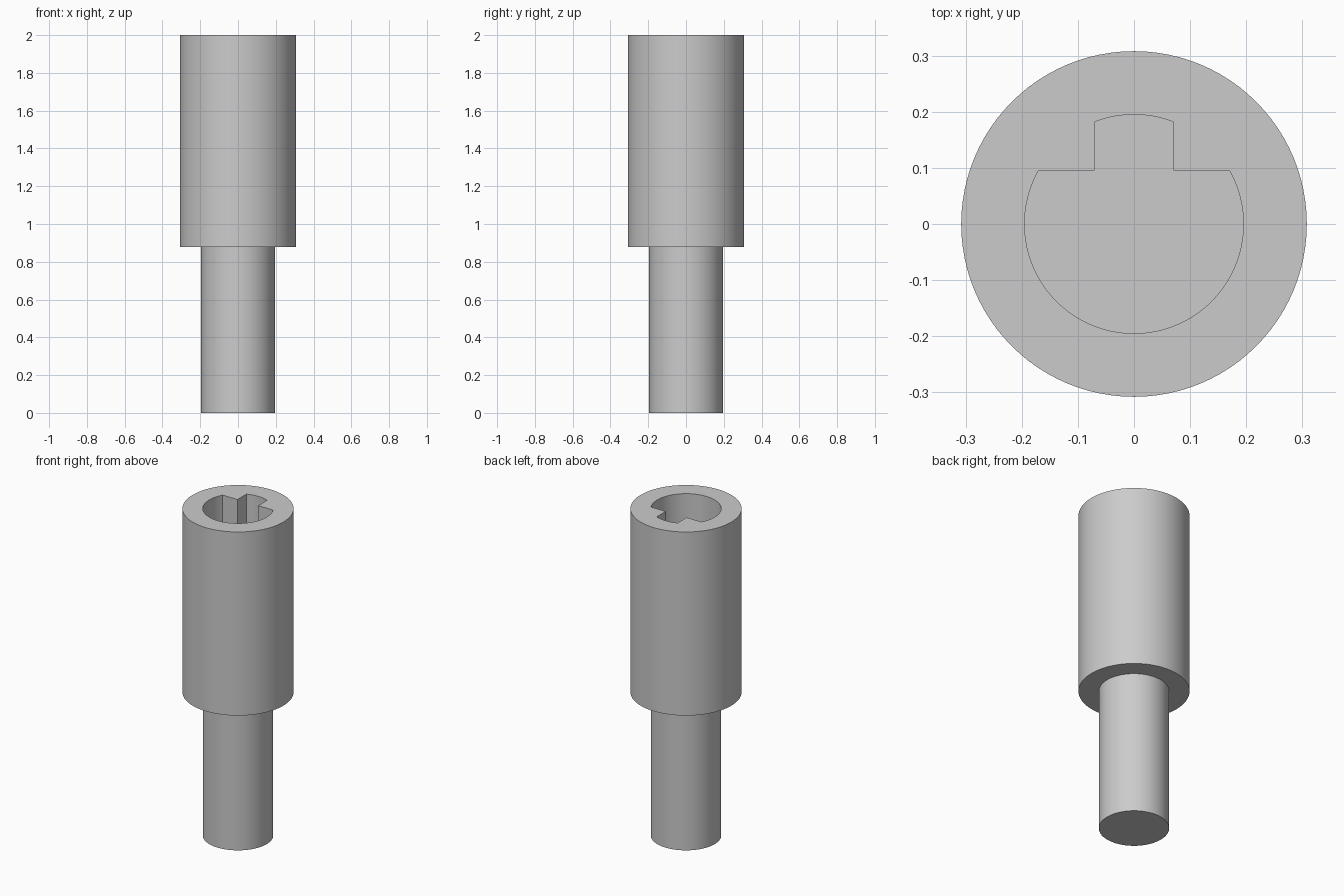
import bpy
import bmesh
from math import asin, cos, pi, sin, sqrt

if "Cube" in bpy.data.objects:
    bpy.data.objects.remove(bpy.data.objects["Cube"])

SIDES = 96
BODY_R, STEM_R = 0.308, 0.195
STEP_Z, TOP_Z, FLOOR_Z = 0.877, 2.0, 1.1
KEY_W, FLAT_Y = 0.07, 0.095

grey = bpy.data.materials.new("plain grey")
grey.use_nodes = True
grey.diffuse_color = (0.6, 0.6, 0.6, 1)
grey.node_tree.nodes["Principled BSDF"].inputs["Base Color"].default_value = (0.6, 0.6, 0.6, 1)


def arc(radius, start, end, count):
    """Points along an arc, both ends included."""
    angles = [start + (end - start) * i / count for i in range(count + 1)]
    return [(radius * cos(a), radius * sin(a)) for a in angles]


def make_object(name, bm):
    bmesh.ops.recalc_face_normals(bm, faces=bm.faces)
    mesh = bpy.data.meshes.new(name)
    bm.to_mesh(mesh)
    bm.free()
    mesh.materials.append(grey)
    obj = bpy.data.objects.new(name, mesh)
    bpy.context.collection.objects.link(obj)
    return obj


# Stepped body: rings joined from the stem's foot to the socket's rim
bm = bmesh.new()
rings = []
for radius, z in [(STEM_R, 0), (STEM_R, STEP_Z), (BODY_R, STEP_Z), (BODY_R, TOP_Z)]:
    rings.append([bm.verts.new((x, y, z)) for x, y in arc(radius, 0, 2 * pi, SIDES)[:-1]])
for low, high in zip(rings, rings[1:]):
    for i in range(SIDES):
        j = (i + 1) % SIDES
        bm.faces.new((low[i], low[j], high[j], high[i]))
bm.faces.new(rings[0])
bm.faces.new(rings[-1])
body = make_object("keyed_socket_shaft", bm)

# Keyed bore: round, flattened at the back, with a central key slot
flat = asin(FLAT_Y / STEM_R)
key = asin(KEY_W / STEM_R)
outline = arc(STEM_R, pi - flat, 2 * pi + flat, 64)
outline += [(KEY_W, FLAT_Y)]
outline += arc(STEM_R, pi / 2 - key, pi / 2 + key, 12)
outline += [(-KEY_W, FLAT_Y)]

bm = bmesh.new()
floor = bm.faces.new([bm.verts.new((x, y, FLOOR_Z)) for x, y in outline])
sweep = bmesh.ops.extrude_face_region(bm, geom=[floor])
for v in sweep["geom"]:
    if isinstance(v, bmesh.types.BMVert):
        v.co.z = TOP_Z + 0.1
if floor.is_valid and len(bm.faces) == len(outline) + 1:
    bm.faces.new(list(floor.verts))
cutter = make_object("bore_cutter", bm)
cutter.hide_render = True

# Cut the bore and drop the cutter
cut = body.modifiers.new("bore", "BOOLEAN")
cut.operation = "DIFFERENCE"
cut.solver = "EXACT"
cut.object = cutter
bpy.ops.object.select_all(action="DESELECT")
body.select_set(True)
bpy.context.view_layer.objects.active = body
bpy.ops.object.modifier_apply(modifier=cut.name)
bpy.data.objects.remove(cutter)
bpy.ops.object.shade_smooth_by_angle(angle=pi / 6)
